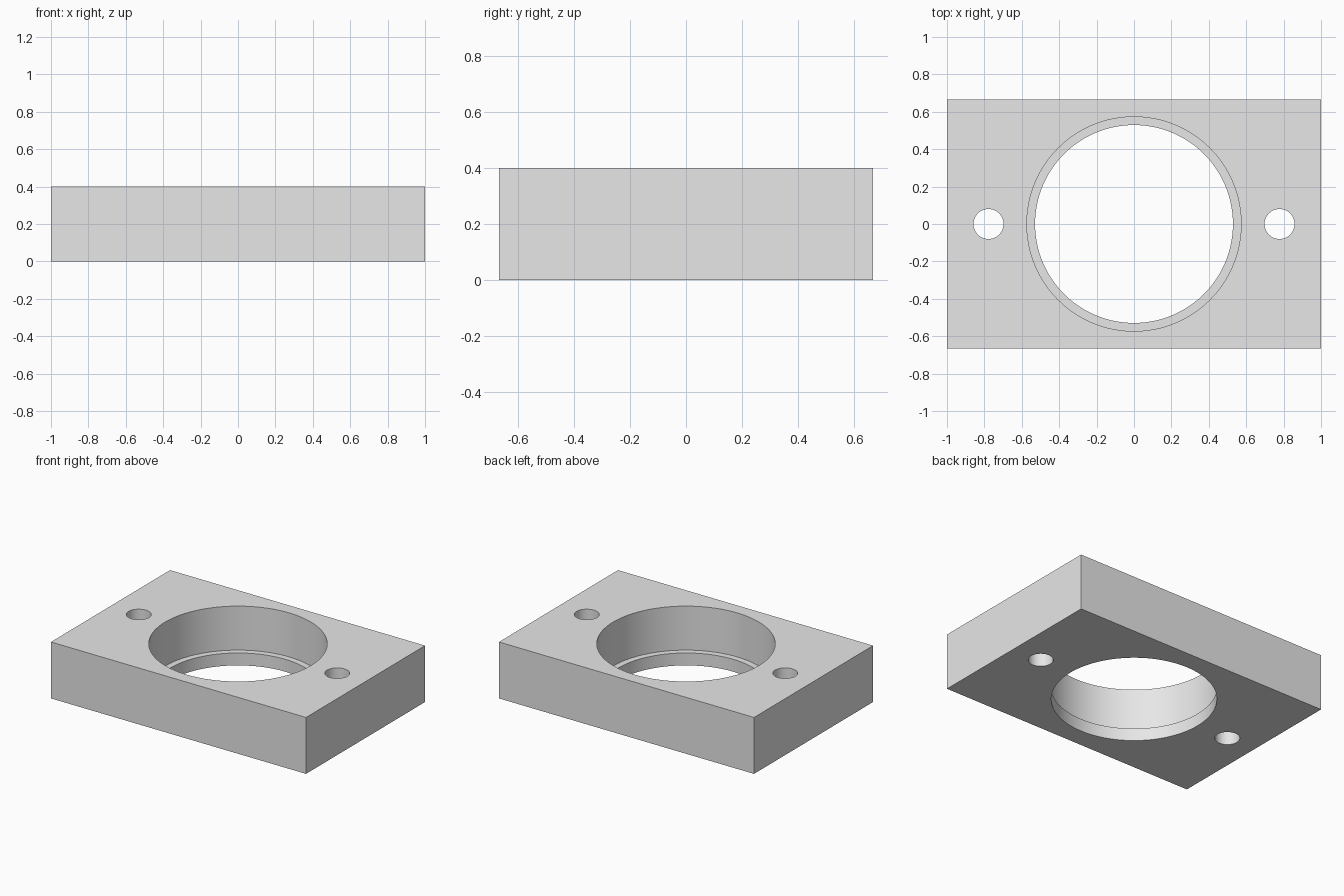
import bpy
import math

cube = bpy.data.objects.get("Cube")
if cube:
    bpy.data.objects.remove(cube, do_unlink=True)

# Overall sizes
WIDTH, DEPTH, HEIGHT = 2.0, 1.333, 0.4
LEDGE_Z = 0.088
BORE_RADIUS, LOWER_RADIUS = 0.573, 0.529
HOLE_RADIUS, HOLE_X = 0.08, 0.778

grey = bpy.data.materials.new("light_grey")
grey.use_nodes = True
colour = (0.8, 0.8, 0.8, 1.0)
grey.diffuse_color = colour
grey.node_tree.nodes["Principled BSDF"].inputs["Base Color"].default_value = colour

# Rectangular block
bpy.ops.mesh.primitive_cube_add(size=1, location=(0, 0, HEIGHT / 2))
block = bpy.context.object
block.name = "mounting_block"
block.scale = (WIDTH, DEPTH, HEIGHT)
bpy.ops.object.transform_apply(location=True, rotation=False, scale=True)
block.data.materials.append(grey)


def drill(name, x, radius, bottom, segments):
    """Cut a vertical round hole from the top down to the given height."""
    top = HEIGHT + 0.1
    bpy.ops.mesh.primitive_cylinder_add(
        vertices=segments, radius=radius, depth=top - bottom,
        location=(x, 0, (top + bottom) / 2))
    cutter = bpy.context.object
    cutter.name = name
    cutter.hide_render = True
    cutter.data.materials.append(grey)
    cut = block.modifiers.new(name, "BOOLEAN")
    cut.operation = "DIFFERENCE"
    cut.solver = "EXACT"
    cut.object = cutter
    bpy.ops.object.select_all(action="DESELECT")
    block.select_set(True)
    bpy.context.view_layer.objects.active = block
    bpy.ops.object.modifier_apply(modifier=cut.name)
    bpy.data.objects.remove(cutter, do_unlink=True)


# Wide bore resting on a narrow ledge, then the opening through the ledge
drill("bore_cutter", 0, BORE_RADIUS, LEDGE_Z, 128)
drill("opening_cutter", 0, LOWER_RADIUS, -0.1, 128)

# Screw hole on each side
for side in (-1, 1):
    drill("screw_hole_cutter", side * HOLE_X, HOLE_RADIUS, -0.1, 48)

bpy.ops.object.shade_smooth_by_angle(angle=math.radians(30))
